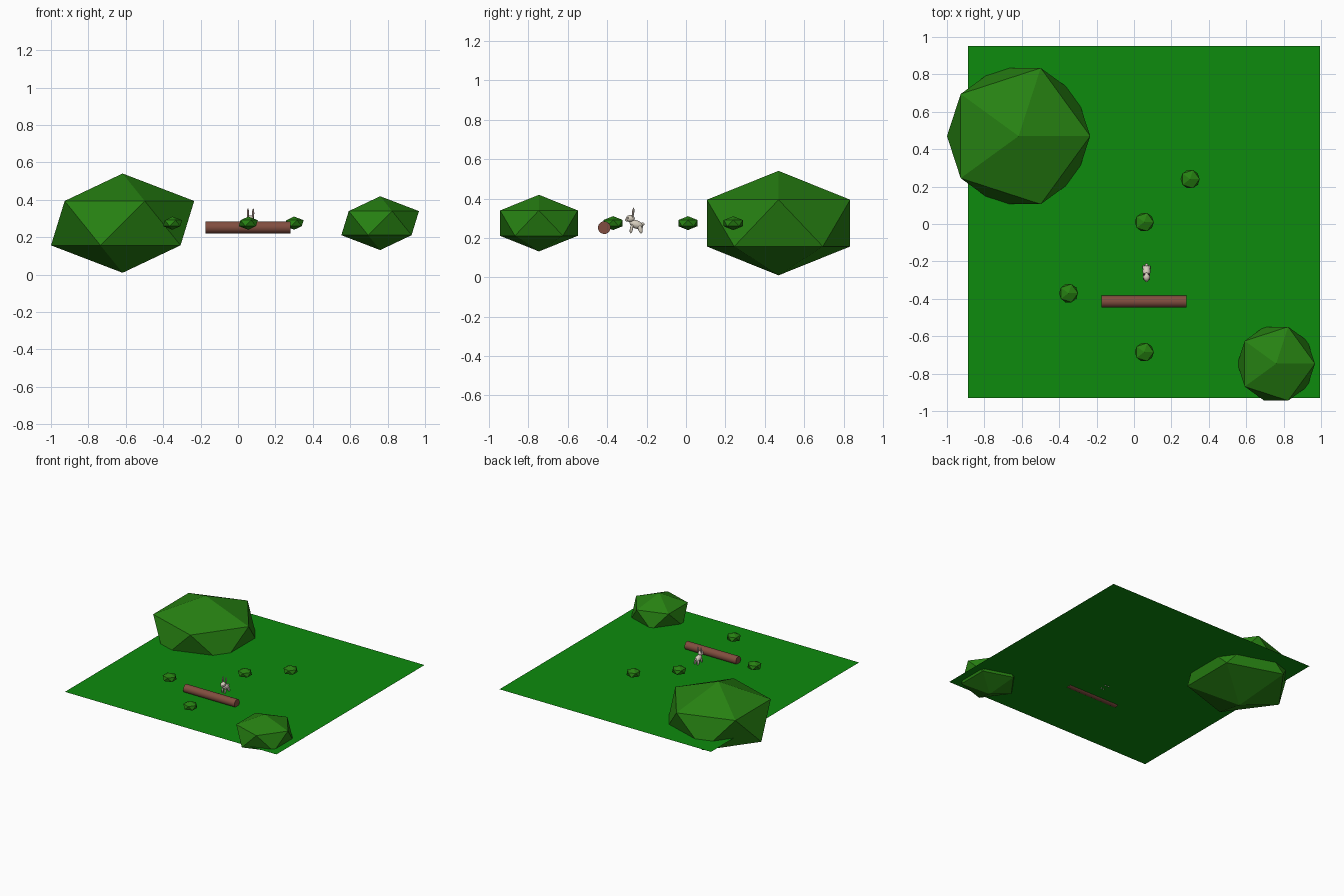
import bpy
from math import pi
from mathutils import Vector

cube = bpy.data.objects.get("Cube")
if cube:
    bpy.data.objects.remove(cube)


def material(name, rgb):
    m = bpy.data.materials.new(name)
    m.use_nodes = True
    m.diffuse_color = (*rgb, 1)
    m.node_tree.nodes["Principled BSDF"].inputs["Base Color"].default_value = (*rgb, 1)
    return m


GRASS = material("grass green", (0.004, 0.26, 0.004))
LEAF = material("leaf green", (0.02, 0.22, 0.006))
BARK = material("bark brown", (0.22, 0.075, 0.05))
FUR = material("cream fur", (0.68, 0.62, 0.52))
PINK = material("soft pink", (0.6, 0.35, 0.33))
DARK = material("dark eye", (0.02, 0.015, 0.015))
GROUND_Z = 0.229


def finish(name, mat):
    ob = bpy.context.object
    ob.name = name
    ob.data.materials.append(mat)
    return ob


# Grass ground
bpy.ops.mesh.primitive_plane_add(size=1.883, location=(0.053, 0.01, GROUND_Z))
finish("ground", GRASS)

# Faceted, flattened bushes
bushes = {
    "large_bush": (-0.617, 0.47, 0.428),
    "medium_bush": (0.76, -0.747, 0.232),
    "small_bush_middle": (0.055, 0.01, 0.057),
    "small_bush_back": (0.3, 0.24, 0.057),
    "small_bush_side": (-0.35, -0.37, 0.057),
    "small_bush_front": (0.055, -0.685, 0.057),
}
for name, (x, y, r) in bushes.items():
    bpy.ops.mesh.primitive_ico_sphere_add(subdivisions=1, radius=r, location=(x, y, 0.275))
    finish(name, LEAF).scale.z = 0.62

# Fallen log
bpy.ops.mesh.primitive_cylinder_add(vertices=32, radius=0.032, depth=0.456,
                                    location=(0.053, -0.415, 0.252), rotation=(0, pi / 2, 0))
finish("log", BARK)
bpy.ops.object.shade_smooth_by_angle()

# Rabbit, facing the front
CENTRE = 0.067


def blob(name, x, y, z, size, mat=FUR, tilt=0):
    bpy.ops.mesh.primitive_uv_sphere_add(segments=16, ring_count=10, radius=1,
                                         location=(CENTRE + x, y, z), rotation=(tilt, 0, 0))
    finish(name, mat).scale = Vector(size)
    bpy.ops.object.shade_smooth()


blob("rabbit_body", 0, -0.252, 0.268, (0.021, 0.036, 0.021), tilt=-0.35)
blob("rabbit_head", 0, -0.283, 0.298, (0.019, 0.023, 0.018))
blob("rabbit_muzzle", 0, -0.299, 0.291, (0.011, 0.010, 0.009))
blob("rabbit_nose", 0, -0.308, 0.294, (0.003, 0.002, 0.002), PINK)
blob("rabbit_tail", 0, -0.219, 0.27, (0.008, 0.008, 0.008))
for side, s in (("left", 1), ("right", -1)):
    blob(side + "_ear", s * 0.014, -0.268, 0.328, (0.006, 0.005, 0.026), tilt=-0.1)
    blob(side + "_inner_ear", s * 0.014, -0.2715, 0.328, (0.003, 0.003, 0.02), PINK, -0.1)
    blob(side + "_eye", s * 0.015, -0.294, 0.302, (0.003, 0.003, 0.004), DARK)
    blob(side + "_front_leg", s * 0.012, -0.277, 0.246, (0.007, 0.008, 0.024), tilt=-0.2)
    blob(side + "_hind_leg", s * 0.014, -0.232, 0.244, (0.008, 0.011, 0.022), tilt=0.25)
